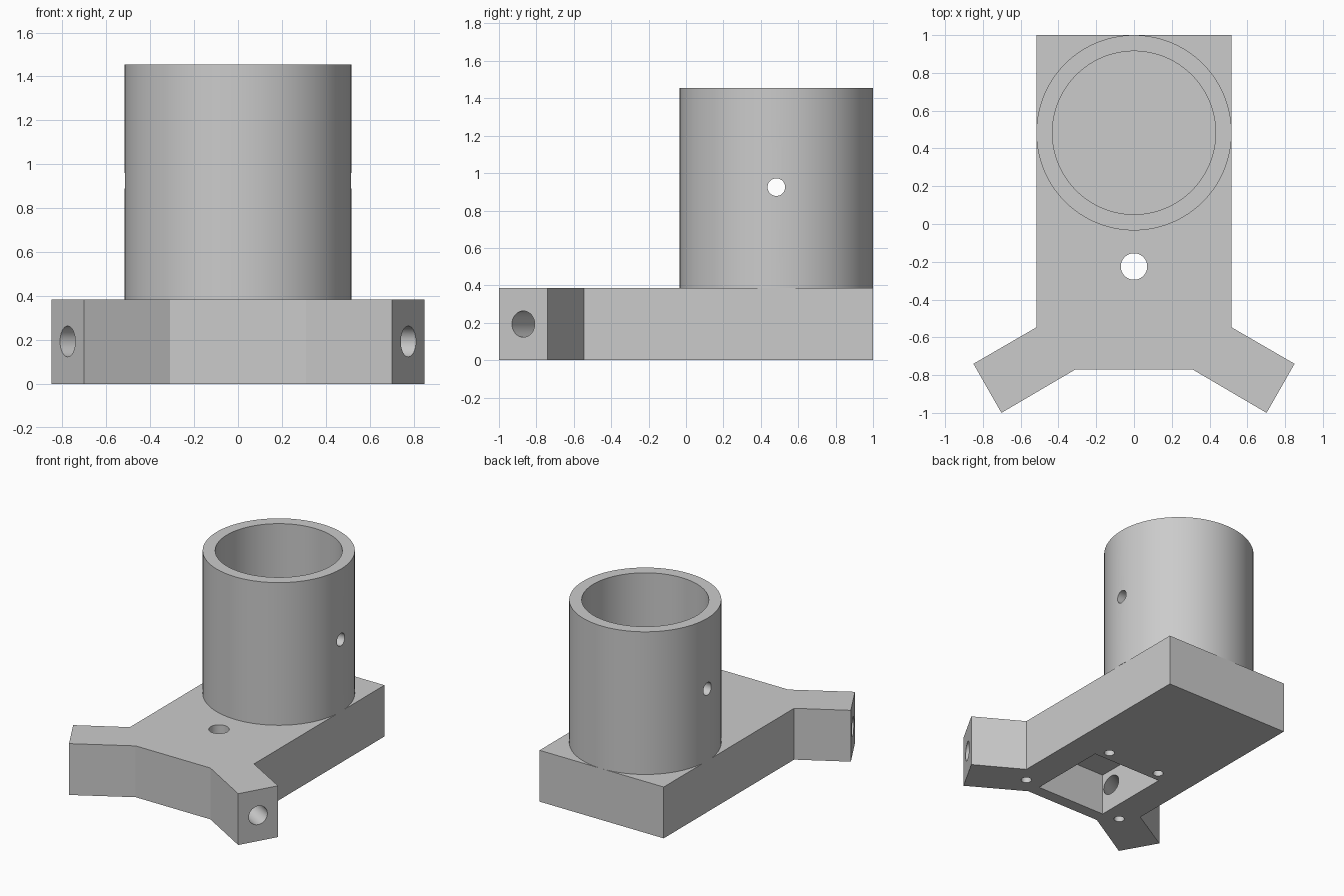
import bpy, bmesh, math
from mathutils import Vector

cube = bpy.data.objects.get("Cube")
if cube:
    bpy.data.objects.remove(cube, do_unlink=True)

grey = bpy.data.materials.new("matte grey")
grey.use_nodes = True
colour = (0.6, 0.6, 0.6, 1)
grey.diffuse_color = colour
grey.node_tree.nodes["Principled BSDF"].inputs["Base Color"].default_value = colour

BASE_H = 0.385
TUBE_Y, TUBE_TOP = 0.483, 1.455


def finish(name, bm):
    """Turn a bmesh into a linked object."""
    bmesh.ops.recalc_face_normals(bm, faces=bm.faces)
    mesh = bpy.data.meshes.new(name)
    bm.to_mesh(mesh)
    bm.free()
    mesh.materials.append(grey)
    obj = bpy.data.objects.new(name, mesh)
    bpy.context.collection.objects.link(obj)
    return obj


def prism(name, outline, z0, z1):
    """Extrude a flat outline between two heights."""
    bm = bmesh.new()
    face = bm.faces.new([bm.verts.new((x, y, z0)) for x, y in outline])
    out = bmesh.ops.extrude_face_region(bm, geom=[face])
    top = [v for v in out["geom"] if isinstance(v, bmesh.types.BMVert)]
    bmesh.ops.translate(bm, verts=top, vec=(0, 0, z1 - z0))
    return finish(name, bm)


def rod(name, start, end, radius, segments=48):
    """Cylinder running from start to end."""
    a, b = Vector(start), Vector(end)
    bm = bmesh.new()
    bmesh.ops.create_cone(bm, cap_ends=True, segments=segments, radius1=radius,
                          radius2=radius, depth=(b - a).length)
    turn = (b - a).to_track_quat("Z", "Y").to_matrix()
    bmesh.ops.rotate(bm, verts=bm.verts, matrix=turn, cent=(0, 0, 0))
    bmesh.ops.translate(bm, verts=bm.verts, vec=(a + b) / 2)
    return finish(name, bm)


def cut(target, cutters):
    """Subtract each cutter from the target and discard it."""
    bpy.context.view_layer.objects.active = target
    for cutter in cutters:
        cutter.hide_render = True
        mod = target.modifiers.new("cut", "BOOLEAN")
        mod.operation, mod.solver, mod.object = "DIFFERENCE", "EXACT", cutter
        bpy.ops.object.modifier_apply(modifier=mod.name)
        bpy.data.objects.remove(cutter, do_unlink=True)


# Base plate with two splayed arms, mirrored across x
half = [(0.31, -0.77), (0.702, -1.0), (0.85, -0.74), (0.515, -0.546), (0.515, 1.0)]
base = prism("base_plate", half + [(-x, y) for x, y in reversed(half)], 0, BASE_H)

# Pocket underneath and the hole through its ceiling
px, py0, py1 = 0.287, -0.68, -0.077
pocket = prism("pocket_cutter", [(-px, py0), (px, py0), (px, py1), (-px, py1)], -0.1, 0.31)
cutters = [pocket, rod("top_hole_cutter", (0, -0.225, 0.2), (0, -0.225, 0.5), 0.07)]

# Arm bores into the pocket, and blind screw holes around it
for s in (-1, 1):
    arm_end = Vector((s * 0.776, -0.87, 0.193))
    along = Vector((s * math.cos(math.radians(30)), -0.5, 0))
    cutters.append(rod("arm_bore_cutter", arm_end + along * 0.1, arm_end - along * 0.66, 0.07))
    for x, y in ((0.22, -0.003), (0.42, -0.66)):
        cutters.append(rod("screw_hole_cutter", (s * x, y, -0.1), (s * x, y, 0.25), 0.036, 32))
cut(base, cutters)

# Upright socket tube with a cross pin hole
tube = rod("socket_tube", (0, TUBE_Y, BASE_H), (0, TUBE_Y, TUBE_TOP), 0.517, 128)
cut(tube, [
    rod("tube_bore_cutter", (0, TUBE_Y, BASE_H - 0.1), (0, TUBE_Y, TUBE_TOP + 0.1), 0.432, 128),
    rod("pin_hole_cutter", (-0.7, TUBE_Y, 0.925), (0.7, TUBE_Y, 0.925), 0.047),
])

# Smooth round walls, crisp edges
bpy.ops.object.select_all(action="DESELECT")
for obj in (base, tube):
    obj.select_set(True)
bpy.ops.object.shade_smooth_by_angle(angle=math.radians(25))
